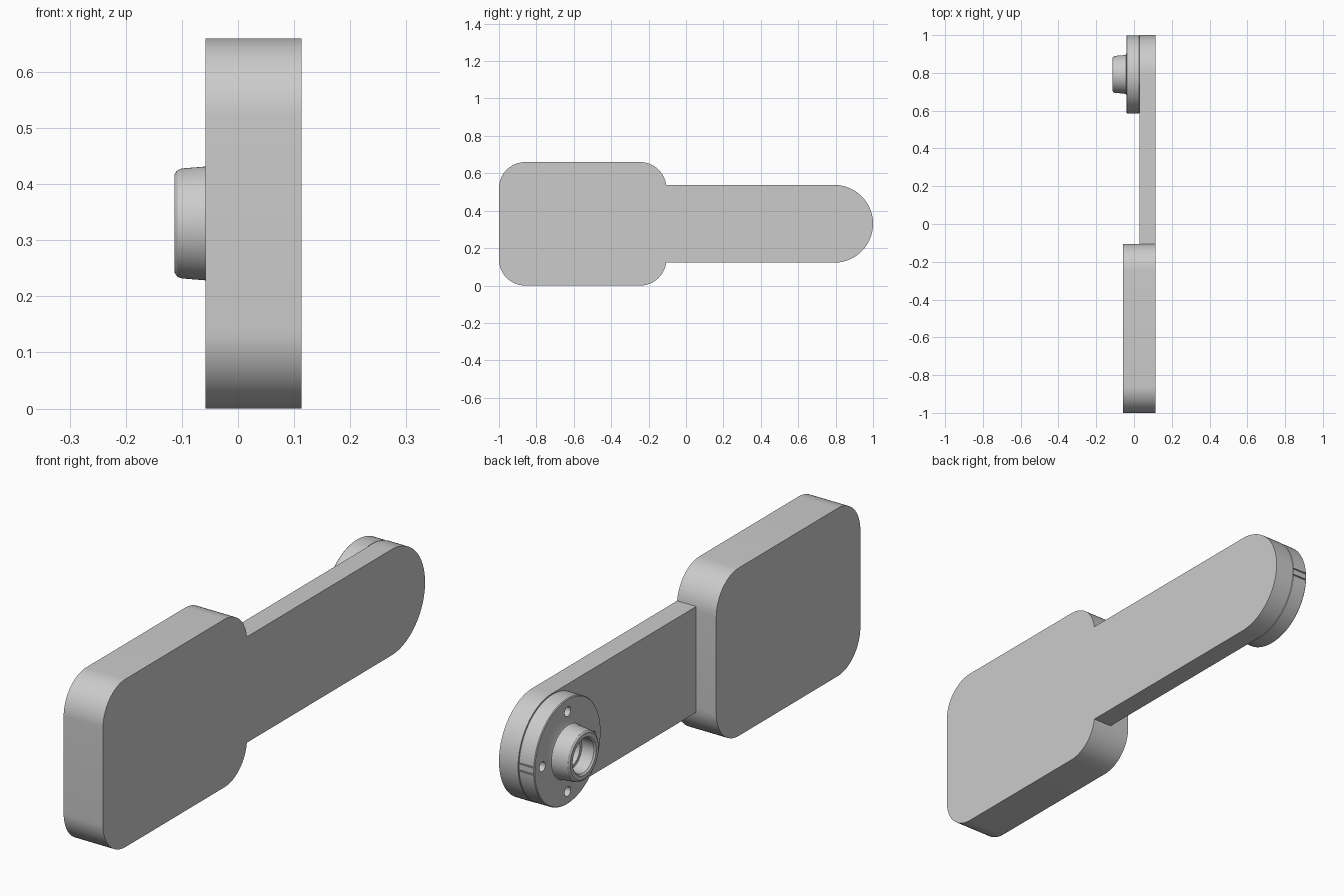
import bpy, bmesh, math
from mathutils import Matrix

cube = bpy.data.objects.get("Cube")
if cube:
    bpy.data.objects.remove(cube, do_unlink=True)

GREY = (0.6, 0.6, 0.6, 1.0)
mat = bpy.data.materials.new("plain grey")
mat.use_nodes = True
mat.diffuse_color = GREY
mat.node_tree.nodes["Principled BSDF"].inputs["Base Color"].default_value = GREY

MID_Z = 0.33     # height of the arm's centre line
HUB_Y = 0.792    # centre of the round arm end
ARM_R = 0.208    # half height of the arm


def to_object(name, bm):
    bmesh.ops.recalc_face_normals(bm, faces=bm.faces)
    mesh = bpy.data.meshes.new(name)
    bm.to_mesh(mesh)
    bm.free()
    mesh.materials.append(mat)
    obj = bpy.data.objects.new(name, mesh)
    bpy.context.collection.objects.link(obj)
    return obj


def arc(y, z, r, start, end, steps):
    angles = [math.radians(start + (end - start) * i / steps) for i in range(steps + 1)]
    return [(y + r * math.cos(a), z + r * math.sin(a)) for a in angles]


def extrude_outline(name, points, x0, x1):
    bm = bmesh.new()
    face = bm.faces.new([bm.verts.new((x0, y, z)) for y, z in points])
    side = bmesh.ops.extrude_face_region(bm, geom=[face])["geom"]
    verts = [v for v in side if isinstance(v, bmesh.types.BMVert)]
    bmesh.ops.translate(bm, verts=verts, vec=(x1 - x0, 0, 0))
    return to_object(name, bm)


def lathe(name, profile, segments=96):
    """Spin (radius, x) points around the hub's x axis."""
    bm = bmesh.new()
    verts = [bm.verts.new((x, HUB_Y + r, MID_Z)) for r, x in profile]
    edges = [bm.edges.new(pair) for pair in zip(verts, verts[1:])]
    bmesh.ops.spin(bm, geom=verts + edges, cent=(0, HUB_Y, MID_Z), axis=(1, 0, 0),
                   angle=math.tau, steps=segments)
    bmesh.ops.remove_doubles(bm, verts=bm.verts, dist=0.0001)
    return to_object(name, bm)


def combine(obj, other, operation):
    other.hide_render = True
    mod = obj.modifiers.new(operation.lower(), "BOOLEAN")
    mod.operation, mod.solver, mod.object = operation, "EXACT", other
    activate(obj)
    bpy.ops.object.modifier_apply(modifier=mod.name)
    bpy.data.objects.remove(other, do_unlink=True)


def activate(obj):
    bpy.ops.object.select_all(action="DESELECT")
    obj.select_set(True)
    bpy.context.view_layer.objects.active = obj


# Rounded block with the long flat arm fused to it
Y0, Y1, TOP, R = -1.0, -0.105, 0.66, 0.14
block_outline = (arc(Y1 - R, TOP - R, R, 0, 90, 16) + arc(Y0 + R, TOP - R, R, 90, 180, 16)
                 + arc(Y0 + R, R, R, 180, 270, 16) + arc(Y1 - R, R, R, 270, 360, 16))
body = extrude_outline("handle_body", block_outline, -0.058, 0.113)
arm_outline = arc(HUB_Y, MID_Z, ARM_R, -90, 90, 48)
arm_outline += [(-0.2, MID_Z + ARM_R), (-0.2, MID_Z - ARM_R)]
combine(body, extrude_outline("arm", arm_outline, 0.03, 0.113), "UNION")

# Hub: flange disc, filleted boss and stepped bore in one turned profile
hub = lathe("flange_hub", [
    (0, 0.03), (0.203, 0.03), (0.207, 0.026), (0.207, -0.037), (0.204, -0.04),
    (0.112, -0.04), (0.105, -0.043), (0.102, -0.05), (0.098, -0.1), (0.095, -0.108),
    (0.088, -0.113), (0.073, -0.113), (0.067, -0.107), (0.067, -0.055),
    (0.055, -0.055), (0.055, -0.02), (0, -0.02)])

# Four bolt holes around the boss
for i in range(4):
    a = i * math.pi / 2
    bm = bmesh.new()
    place = (Matrix.Translation((-0.03, HUB_Y + 0.157 * math.cos(a), MID_Z + 0.157 * math.sin(a)))
             @ Matrix.Rotation(math.pi / 2, 4, "Y"))
    bmesh.ops.create_cone(bm, cap_ends=True, segments=24, radius1=0.019, radius2=0.019,
                          depth=0.08, matrix=place)
    combine(hub, to_object("bolt_hole_cutter", bm), "DIFFERENCE")

# Pair of thin index grooves across the rim
for side in (-1, 1):
    bm = bmesh.new()
    place = (Matrix.Translation((0, HUB_Y + ARM_R, MID_Z + side * 0.014))
             @ Matrix.Diagonal((0.2, 0.012, 0.005, 1)))
    bmesh.ops.create_cube(bm, size=1, matrix=place)
    combine(hub, to_object("groove_cutter", bm), "DIFFERENCE")

for obj in (body, hub):
    activate(obj)
    bpy.ops.object.shade_smooth_by_angle(angle=math.radians(30))
